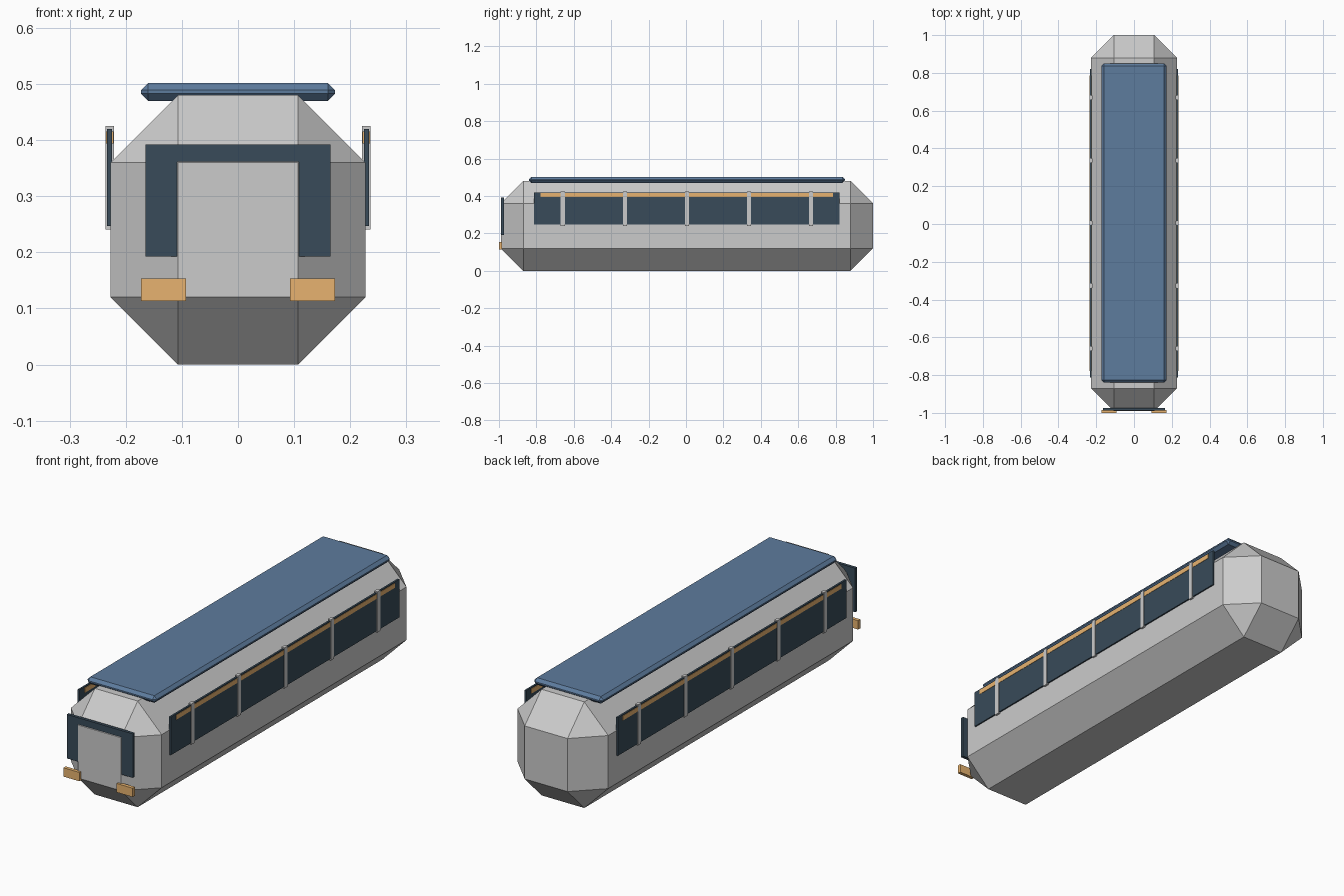
import bpy
import bmesh

if "Cube" in bpy.data.objects:
    bpy.data.objects.remove(bpy.data.objects["Cube"])

YC = 0.005  # lengthwise centre of the body


def material(name, rgb):
    m = bpy.data.materials.new(name)
    m.diffuse_color = (*rgb, 1)
    m.use_nodes = True
    m.node_tree.nodes["Principled BSDF"].inputs["Base Color"].default_value = m.diffuse_color
    return m


roof_blue = material("roof_blue", (0.11, 0.20, 0.34))
glass = material("dark_glass", (0.04, 0.07, 0.10))
amber = material("amber", (0.80, 0.45, 0.16))


def box(name, x, y, z, mat=None, chamfer=0):
    """Box from (min, max) ranges, optionally with flat chamfered edges."""
    bm = bmesh.new()
    bmesh.ops.create_cube(bm, size=1)
    for v in bm.verts:
        v.co = [r[0] + (r[1] - r[0]) * (c + 0.5) for r, c in zip((x, y, z), v.co)]
    if chamfer:
        bmesh.ops.bevel(bm, geom=bm.edges[:], offset=chamfer, segments=1,
                        profile=0.5, affect='EDGES')
    me = bpy.data.meshes.new(name)
    bm.to_mesh(me)
    bm.free()
    ob = bpy.data.objects.new(name, me)
    bpy.context.collection.objects.link(ob)
    if mat:
        me.materials.append(mat)
    return ob


def pair(name, x, y, z, mat=None):
    """The same box on the right and left side."""
    box("right_" + name, x, y, z, mat)
    box("left_" + name, (-x[1], -x[0]), y, z, mat)


# Chamfered hull and roof panel
box("body", (-0.227, 0.227), (-0.99, 1.0), (0, 0.48), chamfer=0.12)
box("roof_panel", (-0.173, 0.173), (YC - 0.845, YC + 0.845), (0.47, 0.502),
    roof_blue, 0.013)

# Windscreen showing around the nose panel
box("windscreen", (-0.165, 0.165), (-0.988, -0.974), (0.193, 0.392), glass)

# Headlamps
pair("headlamp", (0.093, 0.173), (-1.0, -0.984), (0.113, 0.153), amber)

# Side windows, light strips and pillars
pair("side_window", (0.2248, 0.2335), (YC - 0.818, YC + 0.815), (0.247, 0.42), glass)
pair("light_strip", (0.222, 0.235), (YC - 0.782, YC + 0.782), (0.394, 0.415), amber)
for i in range(5):
    y = YC + (i - 2) * 0.332
    pair(f"window_pillar_{i + 1}", (0.221, 0.2365), (y - 0.011, y + 0.011), (0.241, 0.425))
